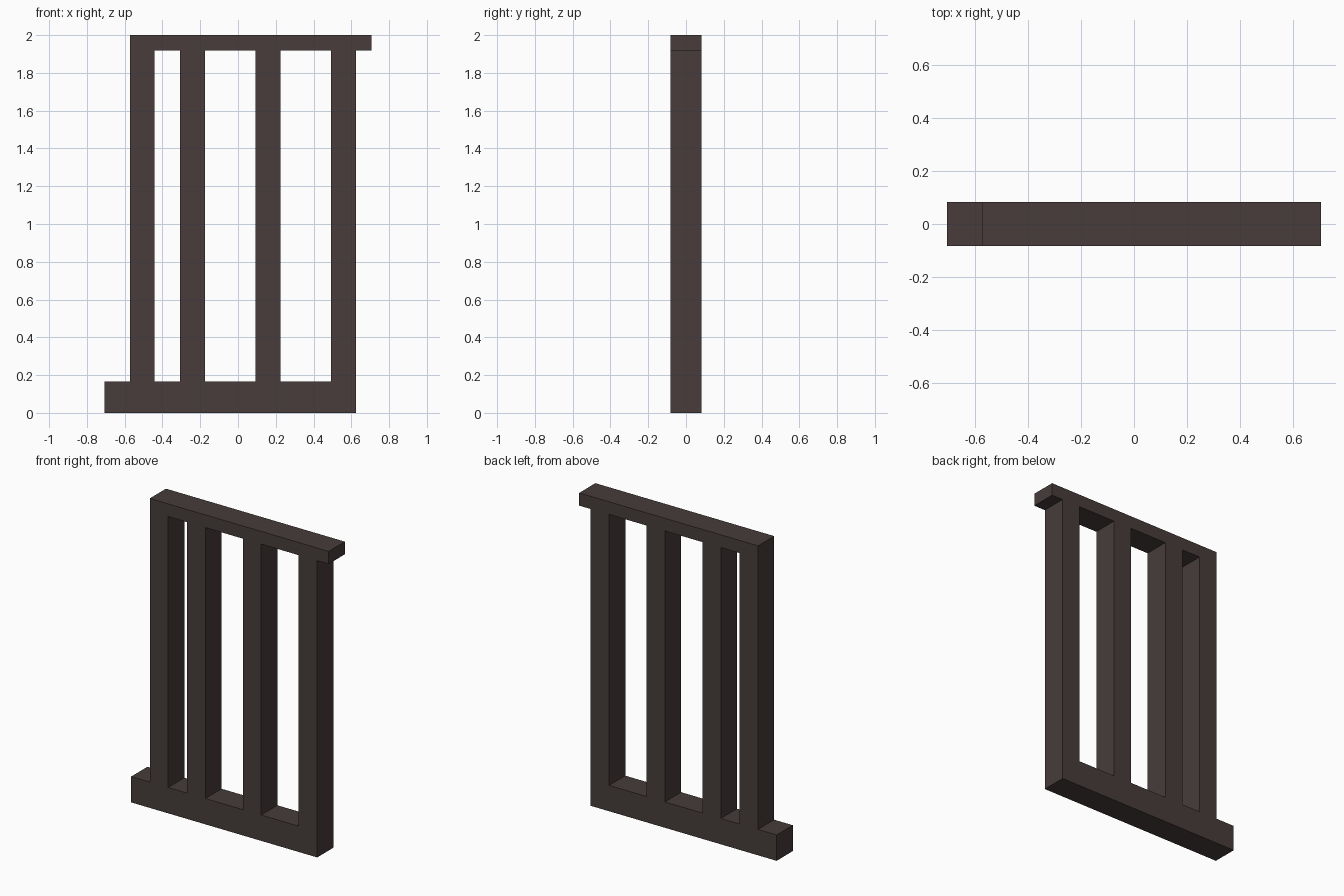
import bpy

if "Cube" in bpy.data.objects:
    bpy.data.objects.remove(bpy.data.objects["Cube"])

# One dark brown-grey colour for the whole window grille
mat = bpy.data.materials.new("dark brown")
mat.diffuse_color = (0.063, 0.046, 0.044, 1)
mat.use_nodes = True
mat.node_tree.nodes["Principled BSDF"].inputs["Base Color"].default_value = mat.diffuse_color

HALF_DEPTH = 0.0825
BOTTOM_TOP = 0.167   # top of the lower rail
TOP_UNDER = 1.918    # underside of the upper rail
POST_W = 0.132


def box(name, x0, x1, z0, z1):
    bpy.ops.mesh.primitive_cube_add(size=1)
    ob = bpy.context.object
    ob.name = name
    for v in ob.data.vertices:
        v.co.x = x0 if v.co.x < 0 else x1
        v.co.y = -HALF_DEPTH if v.co.y < 0 else HALF_DEPTH
        v.co.z = z0 if v.co.z < 0 else z1
    ob.data.materials.append(mat)
    return ob


# Rails, each overhanging on opposite sides
box("bottom_rail", -0.706, 0.624, 0.0, BOTTOM_TOP)
box("top_rail", -0.573, 0.706, TOP_UNDER, 2.0)

# Upright bars between the rails
for i, x in enumerate((-0.573, -0.307, 0.092, 0.492)):
    box(f"upright_bar_{i + 1}", x, x + POST_W, BOTTOM_TOP, TOP_UNDER)
